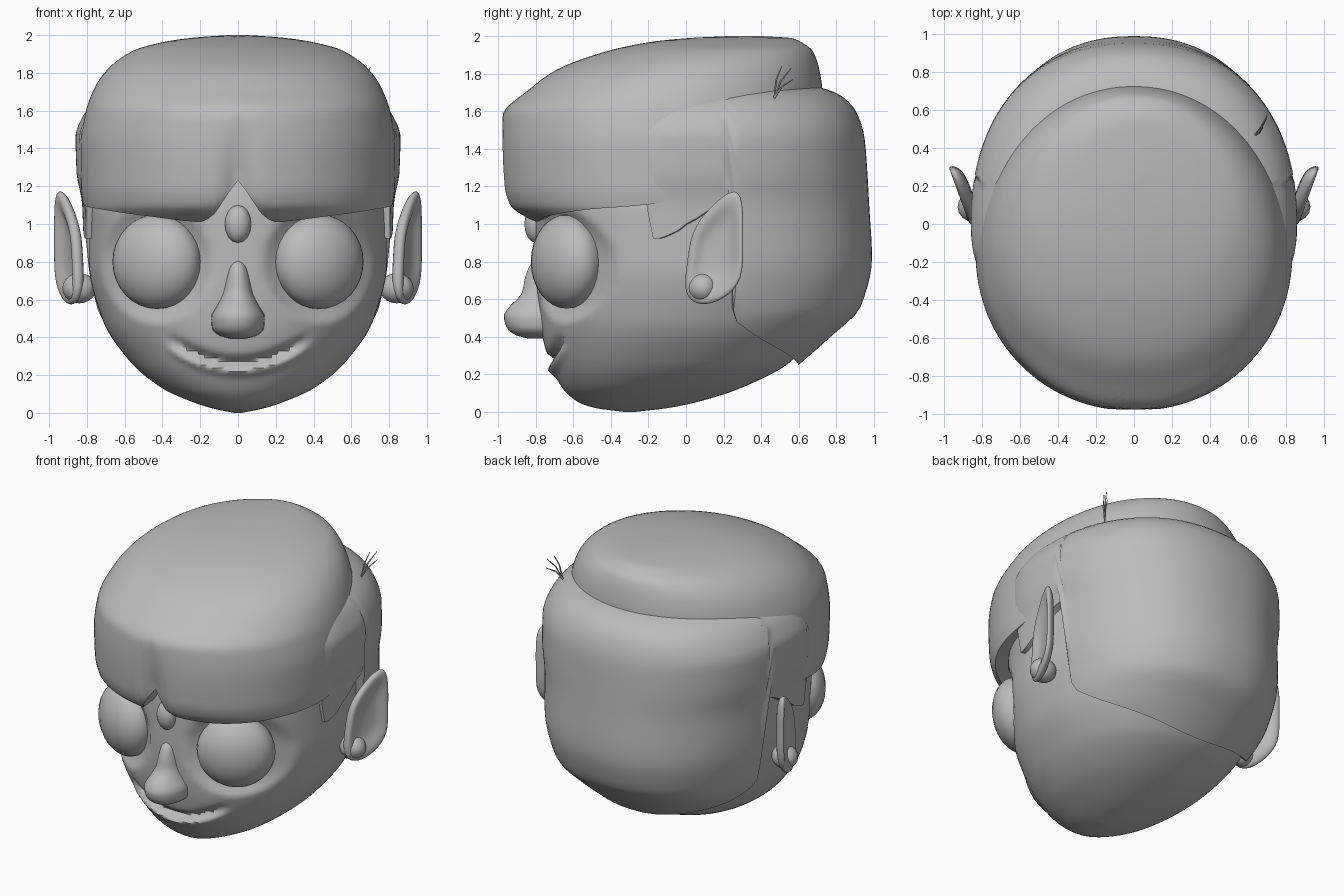
import bpy, bmesh, math
from mathutils import Matrix, Vector

if "Cube" in bpy.data.objects:
    bpy.data.objects.remove(bpy.data.objects["Cube"])

clay = bpy.data.materials.new("plain_grey")
clay.use_nodes = True
grey = (0.5, 0.5, 0.5, 1)
clay.diffuse_color = grey
clay.node_tree.nodes["Principled BSDF"].inputs["Base Color"].default_value = grey


def ease(table, z):
    """Monotone cubic interpolation of the columns of a table keyed by its first column."""
    z = min(max(z, table[0][0]), table[-1][0])
    i = next(k for k in range(len(table) - 1) if z <= table[k + 1][0])
    slope = lambda k, c: (table[k + 1][c] - table[k][c]) / (table[k + 1][0] - table[k][0])

    def tangent(k, c):
        if k == 0 or k == len(table) - 1:
            return slope(min(k, len(table) - 2), c)
        a, b = slope(k - 1, c), slope(k, c)
        return 2 * a * b / (a + b) if a * b > 0 else 0

    h = table[i + 1][0] - table[i][0]
    t = (z - table[i][0]) / h
    out = []
    for c in range(1, len(table[0])):
        p, q = table[i][c], table[i + 1][c]
        m, n = tangent(i, c) * h, tangent(i + 1, c) * h
        out.append(p + t * m + t * t * (3 * (q - p) - 2 * m - n) + t ** 3 * (2 * (p - q) + m + n))
    return out


def finish(name, bm, angle=50):
    bmesh.ops.recalc_face_normals(bm, faces=bm.faces)
    mesh = bpy.data.meshes.new(name)
    bm.to_mesh(mesh)
    bm.free()
    obj = bpy.data.objects.new(name, mesh)
    bpy.context.collection.objects.link(obj)
    mesh.materials.append(clay)
    bpy.ops.object.select_all(action="DESELECT")
    obj.select_set(True)
    bpy.context.view_layer.objects.active = obj
    bpy.ops.object.shade_smooth_by_angle(angle=math.radians(angle))
    return obj


def shell(name, levels, bottom, top, power=2, cols=96, rows=40, base=None, shape=None):
    """Loft of rounded sections; levels hold z, half width, front y, widest y, back y."""
    bm = bmesh.new()
    rings = []
    for r in range(rows + 1):
        t = (1 - math.cos(math.pi * r / rows)) / 2
        ring = []
        for c in range(cols):
            a = 2 * math.pi * c / cols
            low = bottom(a)
            z = low + (top - low) * t
            w, front, mid, back = ease(levels, z)
            s, k = math.sin(a), -math.cos(a)
            x = w * math.copysign(abs(s) ** (2 / power), s)
            y = mid + (back - mid if k > 0 else mid - front) * math.copysign(abs(k) ** (2 / power), k)
            p = Vector((x, y, z))
            ring.append(bm.verts.new(shape(p) if shape else p))
        rings.append(ring)
    for lower, upper in zip(rings, rings[1:]):
        for c in range(cols):
            d = (c + 1) % cols
            bm.faces.new((lower[c], lower[d], upper[d], upper[c]))
    for ring, centre in ((rings[0], base), (rings[-1], None)):
        mean = sum((v.co for v in ring), Vector()) / cols
        hub = bm.verts.new(centre or mean)
        for c in range(cols):
            bm.faces.new((ring[c], ring[(c + 1) % cols], hub))
    return finish(name, bm)


# Head with shallow eye sockets and a smiling mouth
head_levels = [
    (0, .02, -.33, -.3, -.27), (.02, .12, -.48, -.3, -.1), (.05, .22, -.57, -.27, .05),
    (.13, .4, -.66, -.2, .3), (.27, .57, -.73, -.1, .56), (.5, .72, -.78, -.03, .74),
    (.8, .79, -.8, 0, .85), (1.05, .79, -.8, 0, .85), (1.3, .7, -.75, 0, .75), (1.5, .3, -.3, 0, .3)]


def face(p):
    if p.y > -.2:
        return p
    inward = Vector((-p.x, -p.y, 0)).normalized()
    d = math.hypot((abs(p.x) - .43) / .29, (p.z - .79) / .31)
    push = .07 * max(0, 1 - d ** 4)
    if abs(p.x) < .4:
        s = p.z - .245 - .095 * (p.x / .32) ** 2
        fade = max(0, 1 - (p.x / .38) ** 6)
        push += fade * (.045 * math.exp(-((s - .025) / .025) ** 2) - .025 * math.exp(-((s + .025) / .025) ** 2))
    return p + inward * push


shell("head", head_levels, lambda a: 0, 1.5, 2.15, 128, 100, shape=face)

# Fringe and crown
crown_levels = [
    (1.0, .775, -.79, -.15, .6), (1.04, .8, -.87, -.15, .65), (1.1, .82, -.945, -.15, .7),
    (1.2, .832, -.975, -.15, .72), (1.4, .835, -.985, -.15, .73), (1.58, .81, -.975, -.14, .73),
    (1.72, .76, -.83, -.1, .725), (1.82, .69, -.69, -.03, .71), (1.92, .55, -.42, .08, .675),
    (1.97, .36, -.18, .17, .61), (1.99, .2, .02, .25, .56), (2.0, .05, .22, .3, .4)]
fringe_edge = [(0, 1.23), (4, 1.15), (8, 1.06), (14, 1.012), (35, 1.04), (60, 1.075), (92, 1.115), (100, 1.3), (180, 1.4)]


def fringe_bottom(a):
    return ease(fringe_edge, min(math.degrees(a), 360 - math.degrees(a)))[0]


def parting(p):
    if p.y < -.6:
        p.y += .05 * math.exp(-(p.x / .07) ** 2) * max(0, min(1, (1.55 - p.z) / .3))
    return p


shell("crown_hair", crown_levels, fringe_bottom, 2.0, 2.05, 128, 50, Vector((0, -.2, 1.25)), parting)

# Back hair with sideburns and a slanted nape
back_levels = [
    (.25, .54, -.4, 0, .6), (.4, .69, -.6, 0, .77), (.56, .765, -.7, 0, .93), (.82, .815, -.75, 0, .99),
    (1.1, .825, -.75, 0, .975), (1.28, .855, -.7, 0, .965), (1.46, .86, -.65, 0, .95),
    (1.59, .81, -.5, 0, .91), (1.68, .72, -.4, 0, .83), (1.73, .6, -.3, 0, .7), (1.76, .3, -.2, 0, .4)]
nape_edge = [(-1, 1.3), (-.3, 1.28), (-.24, 1.1), (-.19, .92), (-.05, .96), (0, 1.0), (.2, 1.12), (.23, .55), (.27, .48), (1, .25)]
shell("back_hair", back_levels, lambda a: ease(nape_edge, -math.cos(a))[0], 1.76, 2.25, 160, 40, Vector((0, .1, .9)))

# Nose
nose_levels = [
    (.39, .03, -.84, -.77, -.7), (.41, .1, -.91, -.77, -.7), (.45, .138, -.955, -.77, -.7),
    (.51, .142, -.97, -.77, -.7), (.56, .115, -.94, -.77, -.7), (.63, .08, -.875, -.77, -.7),
    (.72, .06, -.855, -.77, -.7), (.78, .042, -.83, -.77, -.7), (.81, .01, -.79, -.77, -.7)]
shell("nose", nose_levels, lambda a: .39, .81, 2, 32, 24)


def ball(name, place, radii, turn=0, segments=24):
    bm = bmesh.new()
    bmesh.ops.create_uvsphere(bm, u_segments=segments, v_segments=segments * 2 // 3, radius=1)
    move = Matrix.Translation(place) @ Matrix.Rotation(turn, 4, "Z") @ Matrix.Diagonal((*radii, 1))
    bmesh.ops.transform(bm, matrix=move, verts=bm.verts)
    return finish(name, bm)


# Forehead gem
ball("forehead_gem", (0, -.8, 1.0), (.07, .06, .1), 0, 12)

# Ear outline as y, z pairs
ear_outline = [(.275, 1.21), (.305, 1.08), (.3, .9), (.305, .7), (.2, .6), (.08, .565), (-.015, .62), (.01, .8), (.03, .96), (.12, 1.08)]


def ear(name, side):
    bm = bmesh.new()
    cy, cz = .17, .85
    rings = []
    # Rings run from the root over the rim into the hollow
    for scale, offset in ((.75, -.07), (1.03, -.03), (1.03, .01), (.78, .01), (.5, -.03)):
        ring = []
        for y, z in ear_outline:
            y, z = cy + (y - cy) * scale, cz + (z - cz) * scale
            ring.append(bm.verts.new((side * (.86 + .36 * y + offset), y, z)))
        rings.append(ring)
    n = len(ear_outline)
    for lower, upper in zip(rings, rings[1:]):
        for i in range(n):
            j = (i + 1) % n
            bm.faces.new((lower[i], lower[j], upper[j], upper[i]))
    bm.faces.new(rings[0])
    bm.faces.new(rings[-1])
    obj = finish(name, bm, 180)
    obj.modifiers.new("round", "SUBSURF").levels = 2
    obj.modifiers["round"].render_levels = 2


for label, side in (("left", 1), ("right", -1)):
    ball(label + "_eye", (side * .43, -.635, .8), (.255, .165, .25), side * math.radians(30))
    ear(label + "_ear", side)
    ball(label + "_earlobe", (side * .84, .09, .66), (.09, .08, .08), 0, 16)

# Loose strands on the left side
for i, tip in enumerate(((.68, .51, 1.84), (.7, .56, 1.83), (.7, .57, 1.77))):
    curve = bpy.data.curves.new("loose_strand", "CURVE")
    curve.dimensions = "3D"
    curve.bevel_depth = .005
    curve.bevel_resolution = 1
    line = curve.splines.new("POLY")
    line.points.add(2)
    root = Vector((.64, .47, 1.67))
    middle = root.lerp(Vector(tip), .5) + Vector((0, -.01, .012))
    for point, co in zip(line.points, (root, middle, Vector(tip))):
        point.co = (*co, 1)
        point.radius = 1 if co != Vector(tip) else .4
    curve.materials.append(clay)
    strand = bpy.data.objects.new("loose_strand_%d" % (i + 1), curve)
    bpy.context.collection.objects.link(strand)
